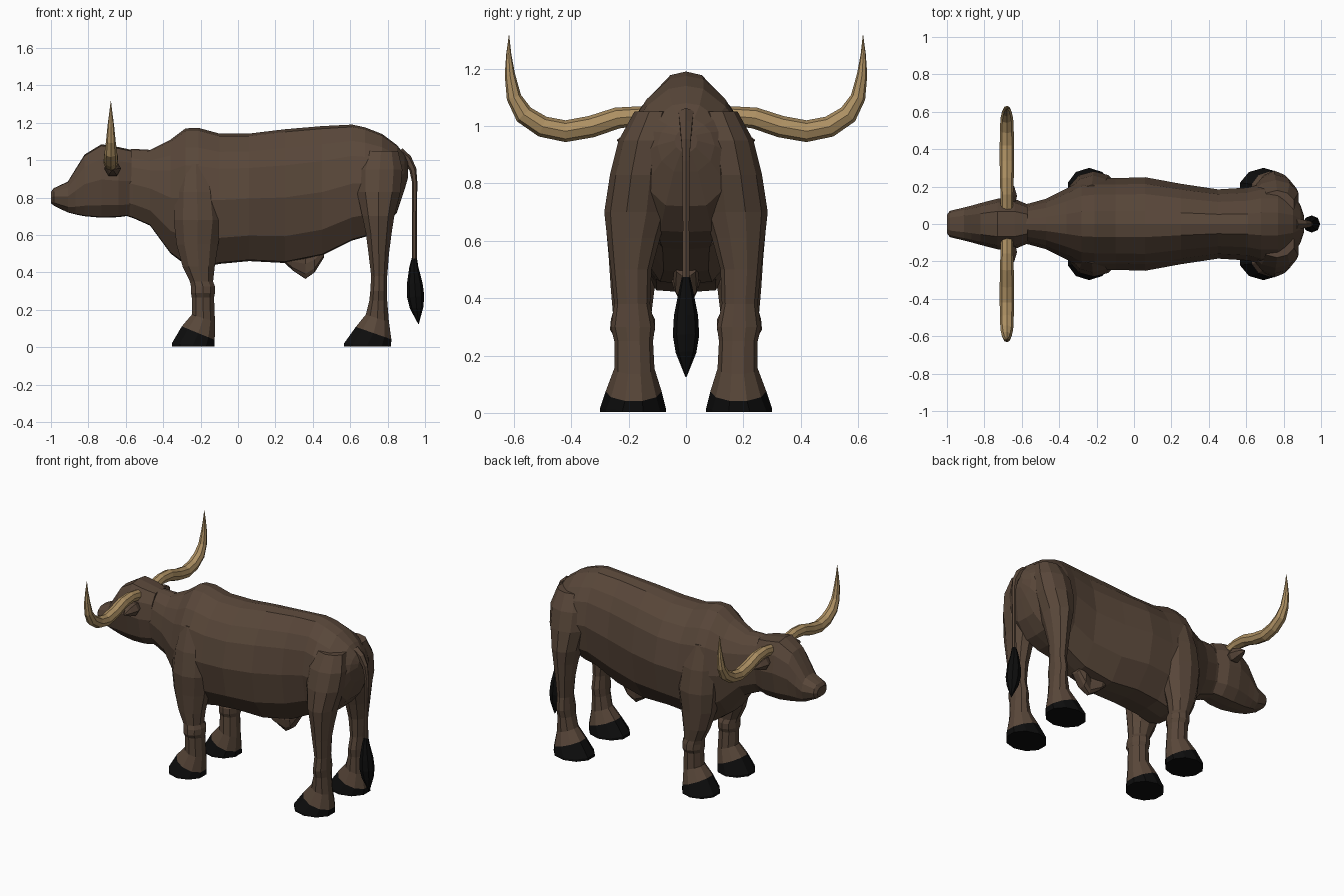
import bpy, bmesh
from math import cos, sin, pi
from mathutils import Vector

cube = bpy.data.objects.get("Cube")
if cube:
    bpy.data.objects.remove(cube)


def material(name, rgb):
    m = bpy.data.materials.new(name)
    m.use_nodes = True
    m.diffuse_color = (*rgb, 1)
    bsdf = m.node_tree.nodes["Principled BSDF"]
    bsdf.inputs["Base Color"].default_value = (*rgb, 1)
    bsdf.inputs["Roughness"].default_value = 0.9
    return m


HIDE = material("brown hide", (0.098, 0.062, 0.041))
BLACK = material("black hoof", (0.004, 0.004, 0.004))
HORN = material("tan horn", (0.42, 0.28, 0.125))


def loft(name, rings, mat):
    """Skin a list of equal closed rings and cap both ends."""
    bm = bmesh.new()
    loops = [[bm.verts.new(p) for p in ring] for ring in rings]
    for a, b in zip(loops, loops[1:]):
        for i in range(len(a)):
            j = (i + 1) % len(a)
            bm.faces.new((a[i], a[j], b[j], b[i]))
    bm.faces.new(loops[0])
    bm.faces.new(loops[-1])
    bmesh.ops.recalc_face_normals(bm, faces=bm.faces)
    mesh = bpy.data.meshes.new(name)
    bm.to_mesh(mesh)
    bm.free()
    mesh.materials.append(mat)
    obj = bpy.data.objects.new(name, mesh)
    bpy.context.collection.objects.link(obj)
    return obj


def section(profile, x, top, bottom, width):
    """Symmetric cross-section in the yz plane from a half profile."""
    half = [(x, u * width, bottom + v * (top - bottom)) for u, v in profile]
    return half + [(px, -y, z) for px, y, z in reversed(half[1:-1])]


def oval(z, x0, x1, y0, y1, side, tilt=0, n=10):
    """Horizontal ring; tilt raises its front edge and lowers its back."""
    ring = []
    for i in range(n):
        a = 2 * pi * (i + 0.5) / n
        ring.append(((x0 + x1) / 2 + cos(a) * (x1 - x0) / 2,
                     side * ((y0 + y1) / 2 + sin(a) * (y1 - y0) / 2),
                     z - tilt * cos(a)))
    return ring


def tube(name, path, mat, n=8):
    """Tapered tube through (x, y, z, radius) points."""
    pts = [Vector(p[:3]) for p in path]
    rings = []
    for i, p in enumerate(pts):
        t = (pts[min(i + 1, len(pts) - 1)] - pts[max(i - 1, 0)]).normalized()
        u = Vector((1, 0, 0)) if abs(t.x) < 0.8 else Vector((0, 1, 0))
        v = t.cross(u).normalized()
        u = v.cross(t)
        r = path[i][3]
        rings.append([p + r * (cos(2 * pi * k / n) * u + sin(2 * pi * k / n) * v)
                      for k in range(n)])
    return loft(name, rings, mat)


# Torso with neck and rump: x, top, bottom, half width
BARREL = [(0, 1), (.28, .98), (.64, .86), (.86, .73), (1, .49), (.85, .2), (.42, .01), (0, 0)]
torso = [(-.62, 1.05, .71, .1), (-.56, 1.06, .69, .11), (-.47, 1.055, .65, .135),
         (-.36, 1.11, .5, .19), (-.28, 1.17, .44, .235), (-.21, 1.172, .42, .245),
         (-.1, 1.142, .445, .245), (.06, 1.142, .46, .25), (.25, 1.165, .45, .215),
         (.45, 1.182, .49, .185), (.61, 1.19, .57, .195), (.68, 1.175, .59, .215),
         (.77, 1.14, .63, .215), (.85, 1.08, .72, .17), (.89, 1.03, .84, .1),
         (.91, .99, .91, .04)]
loft("torso", [section(BARREL, *s) for s in torso], HIDE)

# Head, tapering to the muzzle
SKULL = [(0, 1), (.5, .98), (.85, .8), (1, .52), (.82, .17), (.45, .01), (0, 0)]
head = [(-1, .83, .77, .05), (-.985, .85, .757, .07), (-.91, .885, .72, .088),
        (-.87, .95, .71, .098), (-.82, 1.03, .7, .112), (-.73, 1.085, .692, .135),
        (-.64, 1.07, .695, .135), (-.57, 1.055, .705, .105)]
loft("head", [section(SKULL, *s) for s in head], HIDE)

# Sheath under the belly
sheath = [(.25, .5, .45, .05), (.29, .5, .412, .05), (.36, .52, .365, .025),
          (.41, .53, .4, .045), (.46, .55, .48, .04)]
loft("belly_sheath", [section(SKULL, *s) for s in sheath], HIDE)

# Legs: z, front x, back x, inner y, outer y, tilt
front_leg = [(.075, -.305, -.12, .085, .28, .038), (.155, -.25, -.12, .11, .25, .02),
             (.265, -.25, -.125, .118, .25), (.29, -.255, -.12, .108, .265),
             (.325, -.255, -.12, .108, .262), (.35, -.26, -.13, .12, .255),
             (.43, -.3, -.12, .11, .262), (.55, -.335, -.1, .08, .27),
             (.68, -.35, -.08, .06, .282), (.83, -.34, -.1, .05, .26),
             (.98, -.31, -.14, .04, .21)]
hind_leg = [(.075, .625, .825, .085, .28, .035), (.155, .68, .81, .11, .25, .02),
            (.25, .7, .8, .115, .25), (.3, .705, .8, .108, .262),
            (.38, .71, .8, .125, .25), (.5, .695, .81, .12, .262),
            (.61, .68, .825, .09, .275), (.7, .66, .84, .06, .285),
            (.83, .63, .875, .05, .265), (.95, .63, .885, .04, .235),
            (1.05, .67, .86, .03, .18)]
for side, label in ((1, "left"), (-1, "right")):
    for kind, leg, toe, heel in (("front", front_leg, -.36, -.12),
                                 ("hind", hind_leg, .56, .825)):
        rings = [oval(*r[:5], side, *r[5:]) for r in leg]
        loft(f"{kind}_leg_{label}", rings, HIDE)
        sole = [oval(.003, toe, heel, .07, .3, side),
                oval(.015, toe, heel, .07, .3, side, .005)]
        loft(f"{kind}_hoof_{label}", sole + [rings[0]], BLACK)

    # Horn sweeping outward and then up
    horn = [(.08, 1.02, .034), (.16, 1.035, .034), (.24, 1.028, .037),
            (.33, .998, .038), (.42, .982, .038), (.5, .998, .037),
            (.565, 1.04, .034), (.6, 1.1, .026), (.614, 1.18, .018),
            (.618, 1.25, .009), (.617, 1.315, .001)]
    tube(f"horn_{label}", [(-.68, side * y, z, r) for y, z, r in horn], HORN)

    # Small pointed ear below the horn
    ear = [(.1, .96, .03), (.15, .955, .045), (.2, .955, .03), (.24, .95, .003)]
    tube(f"ear_{label}", [(-.67, side * y, z, r) for y, z, r in ear], HIDE, 6)

# Tail and its dark tuft
tube("tail", [(.86, 0, 1.04, .03), (.905, 0, 1.005, .025), (.935, 0, .95, .019),
              (.945, 0, .88, .014), (.943, 0, .65, .013), (.943, 0, .45, .014)], HIDE, 6)
tube("tail_tuft", [(.943, 0, .475, .014), (.94, 0, .43, .024), (.945, 0, .34, .042),
                   (.95, 0, .27, .046), (.955, 0, .21, .036), (.965, 0, .125, .002)], BLACK)
